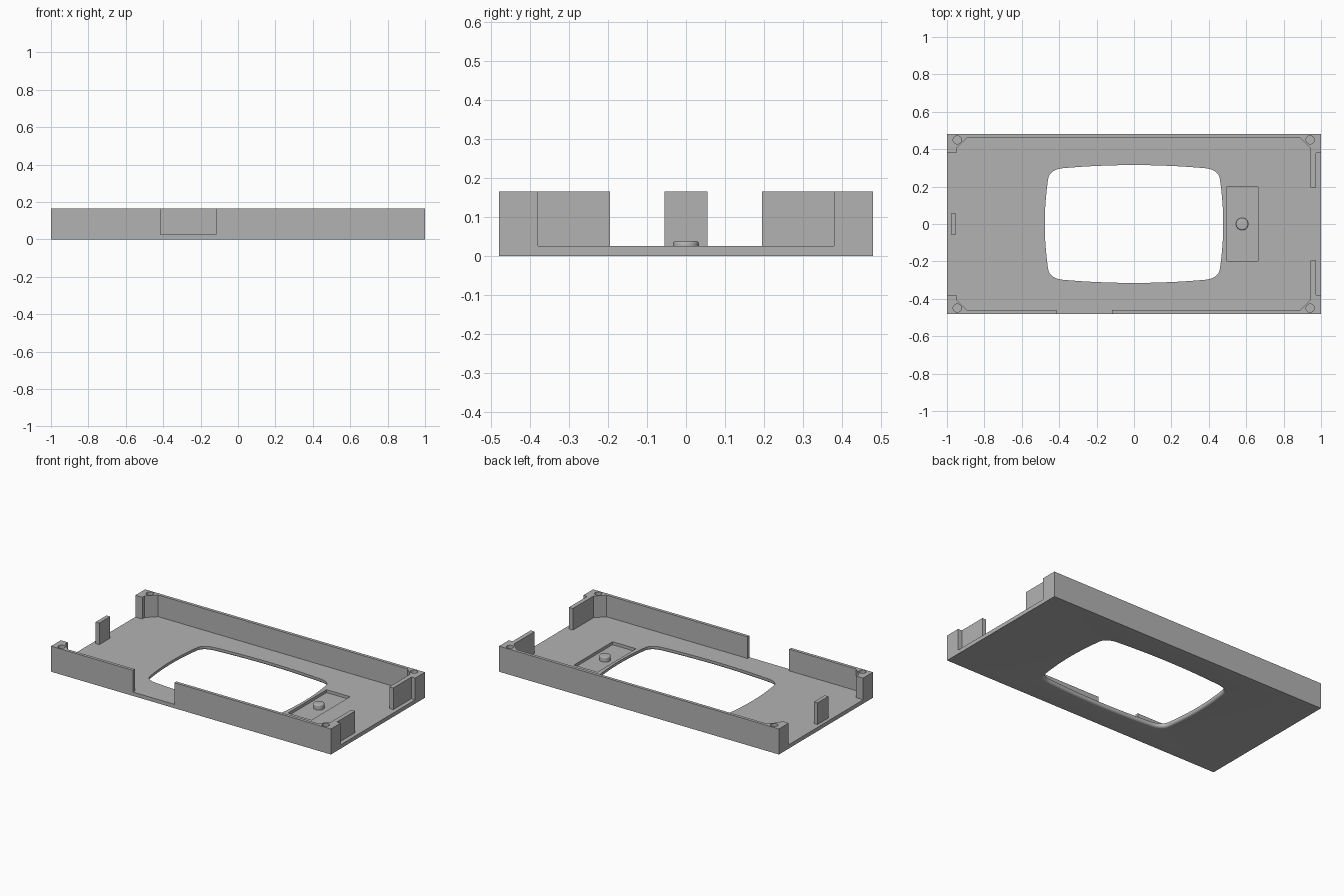
import bpy, bmesh, math

if "Cube" in bpy.data.objects:
    bpy.data.objects.remove(bpy.data.objects["Cube"])

FLOOR, TOP = 0.025, 0.165      # plate thickness and wall height
HX, HY = 1.0, 0.48             # half length and half width

grey = bpy.data.materials.new("plain grey")
grey.use_nodes = True
grey.diffuse_color = (0.45, 0.45, 0.45, 1)
grey.node_tree.nodes["Principled BSDF"].inputs["Base Color"].default_value = grey.diffuse_color


def loft(name, rings):
    """Closed solid through a stack of (outline, z) rings."""
    bm = bmesh.new()
    loops = [[bm.verts.new((x, y, z)) for x, y in pts] for pts, z in rings]
    n = len(loops[0])
    for low, high in zip(loops, loops[1:]):
        for i in range(n):
            j = (i + 1) % n
            bm.faces.new((low[i], low[j], high[j], high[i]))
    bm.faces.new(loops[0])
    bm.faces.new(loops[-1])
    bmesh.ops.recalc_face_normals(bm, faces=bm.faces)
    mesh = bpy.data.meshes.new(name)
    bm.to_mesh(mesh)
    bm.free()
    obj = bpy.data.objects.new(name, mesh)
    bpy.context.collection.objects.link(obj)
    mesh.materials.append(grey)
    return obj


def prism(name, pts, z0, z1):
    return loft(name, [(pts, z0), (pts, z1)])


def rect(x0, x1, y0, y1):
    return [(x0, y0), (x1, y0), (x1, y1), (x0, y1)]


def circle(cx, cy, r, n=32):
    return [(cx + r * math.cos(math.tau * i / n), cy + r * math.sin(math.tau * i / n))
            for i in range(n)]


def activate(obj):
    bpy.ops.object.select_all(action='DESELECT')
    obj.select_set(True)
    bpy.context.view_layer.objects.active = obj


def cut(obj, cutter):
    mod = obj.modifiers.new("cut", 'BOOLEAN')
    mod.operation, mod.solver, mod.object = 'DIFFERENCE', 'EXACT', cutter
    activate(obj)
    bpy.ops.object.modifier_apply(modifier=mod.name)
    bpy.data.objects.remove(cutter)


def smooth(obj):
    activate(obj)
    bpy.ops.object.shade_smooth_by_angle(angle=math.radians(35))


def window(grow=0.0):
    """Bulged rectangle with rounded corners, one quadrant mirrored to four."""
    a, b, c = (0.46, 0.235), (0.454, 0.297), (0.36, 0.30)
    quad = [(0.477 - 0.017 * (t / 8) ** 2, a[1] * t / 8) for t in range(8)]
    for i in range(11):
        t = i / 10
        quad.append(tuple((1 - t) ** 2 * p + 2 * t * (1 - t) * q + t * t * r
                          for p, q, r in zip(a, b, c)))
    quad += [(c[0] * t / 8, 0.315 - 0.015 * (t / 8) ** 2) for t in range(7, -1, -1)]
    quad = [(x * (1 + grow / 0.477), y * (1 + grow / 0.315)) for x, y in quad]
    half = quad + [(-x, y) for x, y in quad[-2::-1]]
    return half + [(x, -y) for x, y in half[-2:0:-1]]


# Floor plate with a window whose lower rim is rounded, and a shallow recess
plate = prism("floor_plate", rect(-HX, HX, -HY, HY), 0, FLOOR)
R = 0.014
rings = [(window(R), -0.03)]
for k in range(7):
    ang = math.pi / 2 * k / 6
    rings.append((window(R * (1 - math.sin(ang))), R * (1 - math.cos(ang))))
rings.append((window(), 0.06))
cut(plate, loft("window_cutter", rings))
cut(plate, prism("recess_cutter", rect(0.495, 0.663, -0.197, 0.197), 0.006, 0.06))
smooth(plate)

# Wall ends: chamfered corner post on the right, post with long tab on the left
right_end = [(-HX, HY), (-HX, 0.38), (-0.95, 0.38), (-0.95, 0.405), (-0.893, 0.46)]
left_end = [(0.89, 0.46), (0.945, 0.405), (0.945, 0.195), (0.973, 0.195),
            (0.973, 0.38), (HX, 0.38), (HX, HY)]


def flip(pts):
    return [(x, -y) for x, y in pts]


# The back wall is whole, the front wall has a gap
walls = [
    prism("back_wall", right_end + left_end, FLOOR, TOP),
    prism("front_wall_right", flip(right_end + [(-0.415, 0.46), (-0.415, HY)]), FLOOR, TOP),
    prism("front_wall_left", flip([(-0.118, HY), (-0.118, 0.46)] + left_end), FLOOR, TOP),
]

# Screw holes in the four corner posts
for wall, spots in zip(walls, ([(-0.945, 0.45), (0.942, 0.45)], [(-0.945, -0.45)], [(0.942, -0.45)])):
    for x, y in spots:
        cut(wall, prism("hole_cutter", circle(x, y, 0.022), 0.06, 0.2))
    smooth(wall)

# Upright tab at the right end
prism("end_tab", rect(-0.978, -0.952, -0.055, 0.055), FLOOR, TOP)

# Round button with a softened rim, standing in the recess
rim = 0.007
steps = [math.pi / 2 * k / 4 for k in range(5)]
button = loft("button", [(circle(0.578, 0, 0.033), 0.006)] + [
    (circle(0.578, 0, 0.033 - rim * (1 - math.cos(s))), 0.038 - rim * (1 - math.sin(s)))
    for s in steps])
smooth(button)
